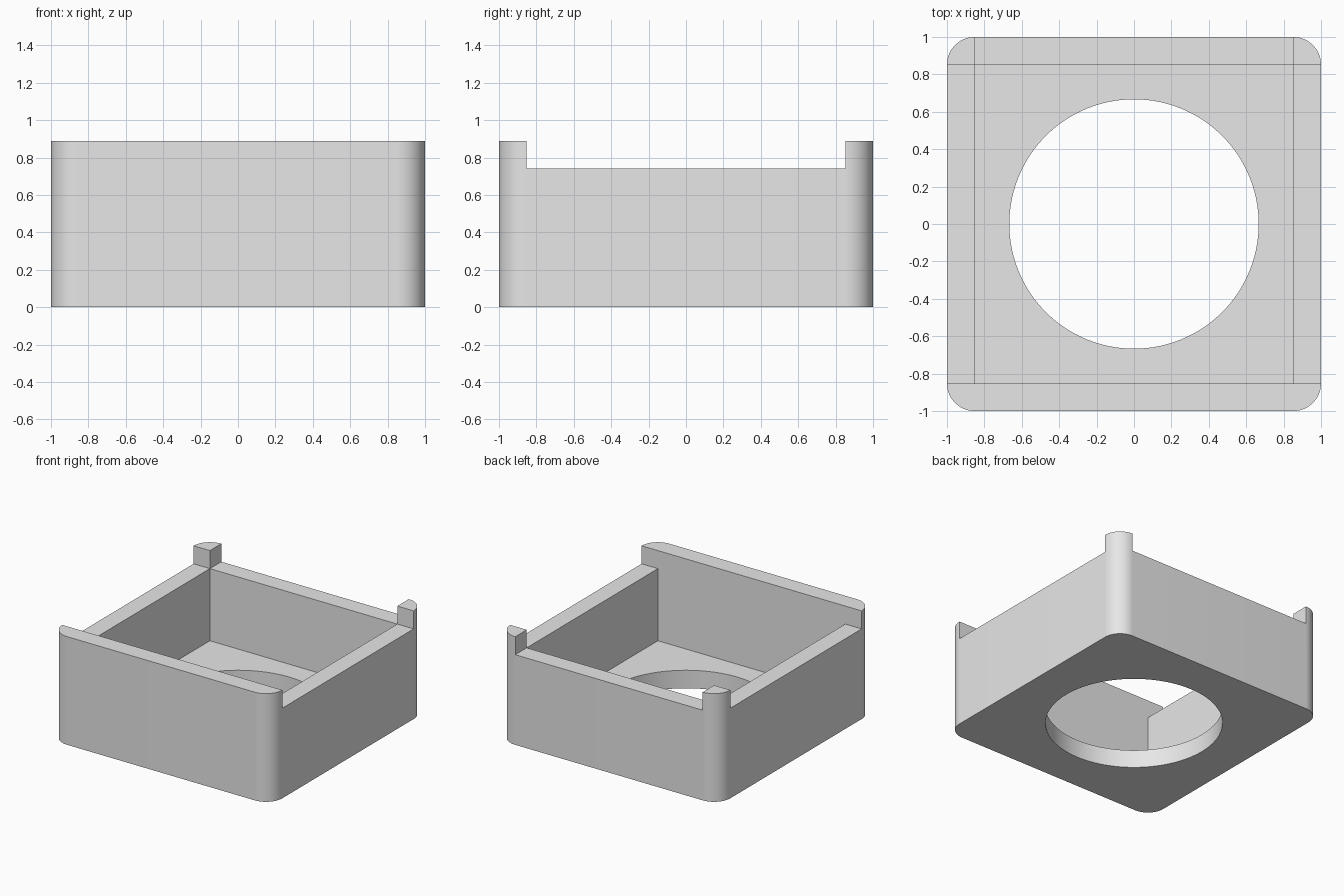
import bpy
import bmesh
import math
from mathutils import Matrix

default = bpy.data.objects.get("Cube")
if default:
    bpy.data.objects.remove(default, do_unlink=True)

WALL = 4 / 27           # wall, floor and corner radius
TOP = 24 / 27           # full height
RIM = TOP - WALL        # lowered rim height
HOLE = 18 / 27          # hole radius
IN = 1 - WALL           # half width of the cavity

grey = bpy.data.materials.new("light_grey")
grey.use_nodes = True
grey.diffuse_color = (0.8, 0.8, 0.8, 1)
grey.node_tree.nodes["Principled BSDF"].inputs["Base Color"].default_value = (0.8, 0.8, 0.8, 1)


def make_object(name, bm):
    mesh = bpy.data.meshes.new(name)
    bm.to_mesh(mesh)
    bm.free()
    mesh.materials.append(grey)
    obj = bpy.data.objects.new(name, mesh)
    bpy.context.collection.objects.link(obj)
    return obj


def box(low, high):
    bm = bmesh.new()
    bmesh.ops.create_cube(bm, size=1)
    for v in bm.verts:
        v.co = [l + (c + 0.5) * (h - l) for c, l, h in zip(v.co, low, high)]
    return bm


def cut(target, name, bm):
    cutter = make_object(name, bm)
    cutter.hide_render = True
    mod = target.modifiers.new(name, "BOOLEAN")
    mod.operation = "DIFFERENCE"
    mod.solver = "EXACT"
    mod.object = cutter
    bpy.context.view_layer.objects.active = target
    bpy.ops.object.modifier_apply(modifier=name)
    bpy.data.objects.remove(cutter, do_unlink=True)


# Block with rounded vertical corners
bm = box((-1, -1, 0), (1, 1, TOP))
uprights = [e for e in bm.edges if abs(e.verts[0].co.z - e.verts[1].co.z) > 0.1]
bmesh.ops.bevel(bm, geom=uprights, offset=WALL, segments=20, profile=0.5, affect="EDGES")
housing = make_object("housing", bm)

# Square cavity
cut(housing, "cavity", box((-IN, -IN, WALL), (IN, IN, 1.5)))

# Lowered side rims, then lowered back rim leaving two corner posts
cut(housing, "side_notch", box((-1.5, -IN, RIM), (1.5, IN, 1.5)))
cut(housing, "back_notch", box((-IN, 0, RIM), (IN, 1.5, 1.5)))

# Round hole through the floor
bm = bmesh.new()
bmesh.ops.create_cone(bm, cap_ends=True, segments=128, radius1=HOLE, radius2=HOLE,
                      depth=1, matrix=Matrix.Translation((0, 0, 0)))
cut(housing, "floor_hole", bm)

# Smooth corners and hole, crisp edges elsewhere
bpy.ops.object.select_all(action="DESELECT")
housing.select_set(True)
bpy.context.view_layer.objects.active = housing
bpy.ops.object.shade_smooth_by_angle(angle=math.radians(30))
